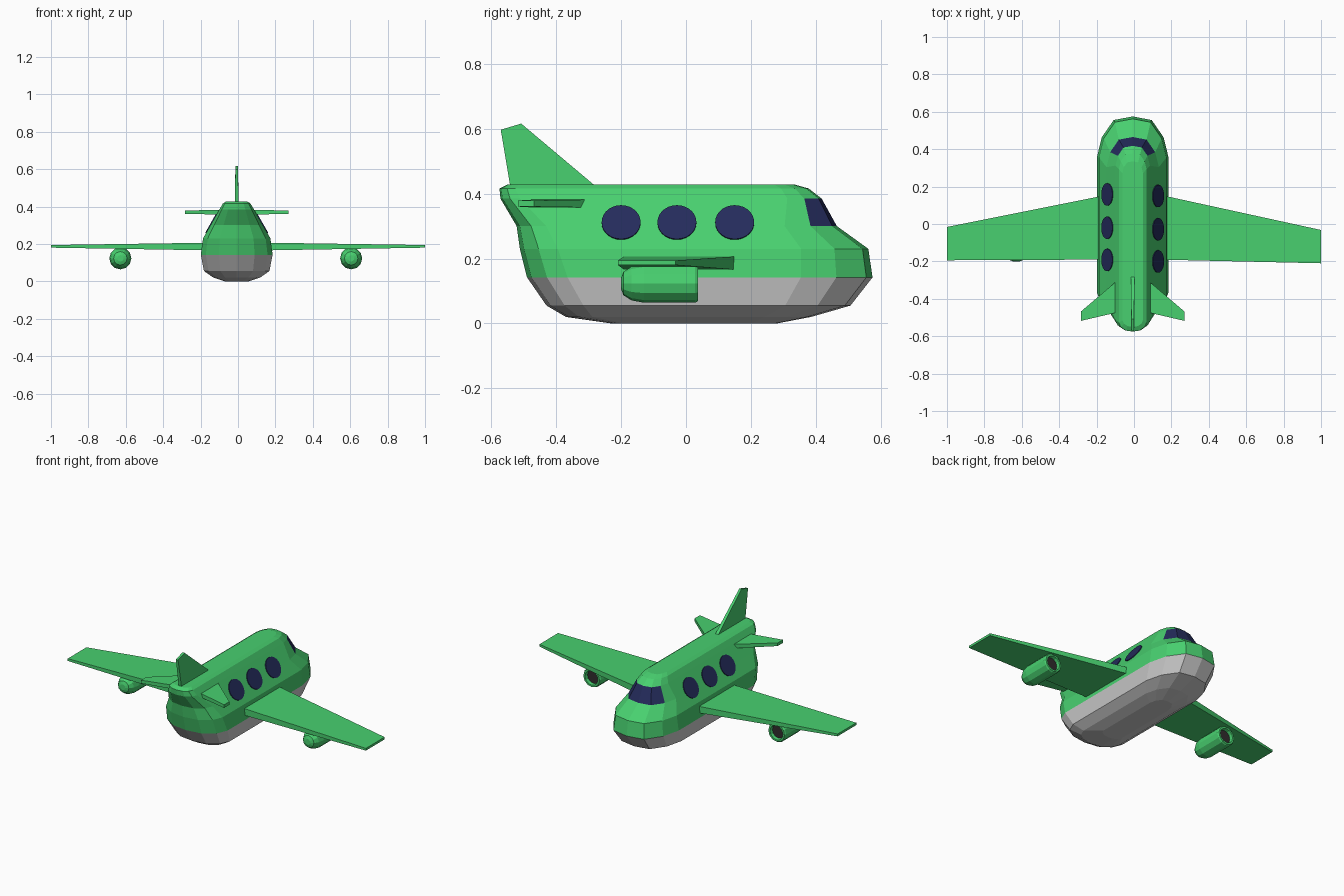
import bpy, bmesh, math
from mathutils import Matrix

if "Cube" in bpy.data.objects:
    bpy.data.objects.remove(bpy.data.objects["Cube"])


def material(name, rgb):
    m = bpy.data.materials.new(name)
    m.diffuse_color = (*rgb, 1)
    m.use_nodes = True
    m.node_tree.nodes["Principled BSDF"].inputs["Base Color"].default_value = m.diffuse_color
    return m


GREEN = material("green", (0.065, 0.63, 0.16))
NAVY = material("navy", (0.018, 0.025, 0.107))
DARK = material("dark", (0.03, 0.026, 0.026))
CX = -0.007  # the body sits a hair left of centre


def finish(bm, name, *mats):
    bmesh.ops.recalc_face_normals(bm, faces=bm.faces)
    me = bpy.data.meshes.new(name)
    bm.to_mesh(me)
    bm.free()
    for m in mats:
        me.materials.append(m)
    ob = bpy.data.objects.new(name, me)
    bpy.context.collection.objects.link(ob)
    return ob


def loft(name, rings, mats=(), cap_start=True, cap_end=True, paint=None):
    bm = bmesh.new()
    loops = [[bm.verts.new(p) for p in r] for r in rings]
    n = len(rings[0])
    for i in range(len(loops) - 1):
        for j in range(n):
            k = (j + 1) % n
            f = bm.faces.new((loops[i][j], loops[i][k], loops[i + 1][k], loops[i + 1][j]))
            if paint and paint(i, j):
                f.material_index = 1
    if cap_start:
        bm.faces.new(loops[0][::-1])
    if cap_end:
        bm.faces.new(loops[-1])
    return finish(bm, name, *mats)


# Fuselage: rounded plan outlines stacked by height (z, half width, tail y, nose y)
levels = [
    (0.00, 0.065, -0.23, 0.28),
    (0.02, 0.125, -0.37, 0.385),
    (0.055, 0.175, -0.43, 0.507),
    (0.142, 0.192, -0.49, 0.575),
    (0.23, 0.180, -0.512, 0.562),
    (0.30, 0.140, -0.522, 0.465),
    (0.385, 0.092, -0.572, 0.418),
    (0.416, 0.074, -0.575, 0.378),
    (0.428, 0.055, -0.55, 0.335),
]
NOSE = [(0, 0), (0.53, 0.1), (0.86, 0.58), (1, 1.15)]  # x and setback, in half widths
TAIL = [(1, 0.65), (0.86, 0.32), (0.5, 0.07), (0, 0)]


def outline(z, w, tail, nose):
    half = [(x * w, nose - d * w) for x, d in NOSE] + [(x * w, tail + d * w) for x, d in TAIL]
    other = [(-x, y) for x, y in half[-2:0:-1]]
    return [(CX + x, y, z) for x, y in half + other]


rings = [outline(*lv) for lv in levels]
n = len(rings[0])
loft("belly", rings[:4], cap_end=False)
# The windscreen is the wrap-around band on the nose
loft("body", rings[3:], (GREEN, NAVY), cap_start=False,
     paint=lambda i, j: i == 2 and j in (0, 1, n - 1, n - 2))


# Flat surfaces: two chord sections (x, front y, rear y, low z, high z)
def panel(name, *sections):
    loft(name, [[(x, f, lo), (x, f, hi), (x, r, hi), (x, r, lo)]
                for x, f, r, lo, hi in sections], (GREEN,))


for s, side in ((1, "right"), (-1, "left")):
    dy = -0.008 * s
    panel(side + "_wing",
          (s * 0.12, 0.160, -0.190, 0.165, 0.207),
          (s * 1.0, -0.024 + dy, -0.202 + dy, 0.180, 0.194))
    panel(side + "_tailplane",
          (CX + s * 0.05, -0.275, -0.465, 0.357, 0.382),
          (CX + s * 0.277, -0.468, -0.518, 0.360, 0.379))

    # Cabin windows, tilted to lie on the sloping wall
    for i, y in enumerate((-0.2, -0.028, 0.15)):
        bm = bmesh.new()
        bmesh.ops.create_cone(bm, cap_ends=True, segments=28, radius1=0.06, radius2=0.06, depth=0.01)
        tilt = Matrix.Rotation(s * (math.pi / 2 - math.atan(0.57)), 4, 'Y')
        bm.transform(Matrix.Translation((CX + s * 0.134, y + (0.008 if s < 0 else 0), 0.31)) @ tilt)
        finish(bm, f"{side}_window_{i + 1}", NAVY)

    # Engine pod with hollow intake
    cx, cz = -0.012 + s * 0.617, 0.123

    def circle(r, y):
        return [(cx + r * math.cos(a), y, cz + r * math.sin(a))
                for a in (2 * math.pi * k / 12 for k in range(12))]

    pod = [(0.017, -0.2), (0.036, -0.193), (0.052, -0.168), (0.059, -0.13),
           (0.059, 0.028), (0.054, 0.037), (0.043, 0.037), (0.04, 0.015)]
    loft(side + "_engine", [circle(*p) for p in pod], (GREEN,), cap_end=False)
    loft(side + "_intake", [circle(0.041, 0.01), circle(0.041, 0.017)], (DARK,))

# Tail fin, thinning toward the tip
fin = [[(-0.275, 0.42), (-0.538, 0.40)], [(-0.508, 0.616), (-0.571, 0.597)]]
loft("tail_fin", [[(CX - t, a[0], a[1]), (CX + t, a[0], a[1]), (CX + t, b[0], b[1]), (CX - t, b[0], b[1])]
                  for (a, b), t in zip(fin, (0.010, 0.007))], (GREEN,))
